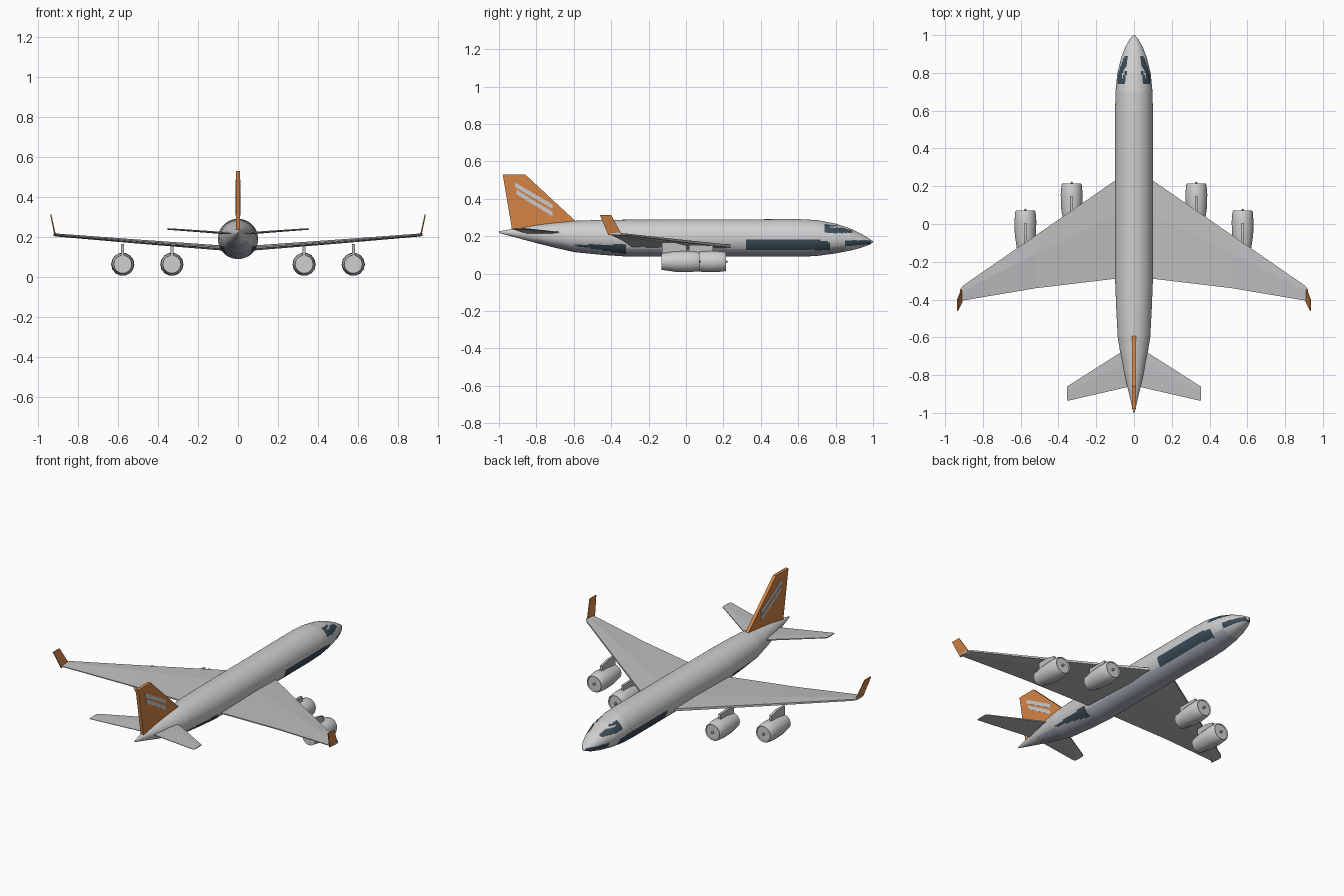
import bpy, bmesh, math

cube = bpy.data.objects.get("Cube")
if cube:
    bpy.data.objects.remove(cube, do_unlink=True)


def material(name, rgb):
    m = bpy.data.materials.new(name)
    m.use_nodes = True
    m.diffuse_color = (*rgb, 1)
    m.node_tree.nodes["Principled BSDF"].inputs["Base Color"].default_value = (*rgb, 1)
    return m


white = material("body white", (0.62, 0.62, 0.63))
glass = material("dark slate", (0.045, 0.075, 0.1))
belly = material("belly blue grey", (0.42, 0.45, 0.52))
grey = material("wing grey", (0.52, 0.52, 0.53))
orange = material("tail orange", (0.66, 0.23, 0.06))
stripe = material("stripe silver", (0.58, 0.6, 0.62))


def loft(name, rings, mats, smooth=False, rule=None):
    """Skin a list of equal-length rings and cap both ends."""
    bm = bmesh.new()
    loops = [[bm.verts.new(p) for p in ring] for ring in rings]
    n = len(loops[0])
    for a, b in zip(loops, loops[1:]):
        for i in range(n):
            j = (i + 1) % n
            bm.faces.new((a[i], a[j], b[j], b[i]))
    bm.faces.new(loops[0])
    bm.faces.new(loops[-1])
    bmesh.ops.recalc_face_normals(bm, faces=bm.faces)
    if rule:
        for f in bm.faces:
            f.material_index = rule(f.calc_center_median(), f.normal)
    mesh = bpy.data.meshes.new(name)
    bm.to_mesh(mesh)
    bm.free()
    for m in mats:
        mesh.materials.append(m)
    obj = bpy.data.objects.new(name, mesh)
    bpy.context.collection.objects.link(obj)
    if smooth:
        bpy.ops.object.select_all(action='DESELECT')
        obj.select_set(True)
        bpy.context.view_layer.objects.active = obj
        bpy.ops.object.shade_smooth_by_angle(angle=math.radians(40))
    return obj


def plate(name, outline, x, thick, mat):
    """Upright plate from a (y, z) outline."""
    return loft(name, [[(x + d, y, z) for y, z in outline]
                       for d in (-thick / 2, thick / 2)], [mat])


def surface(name, sections, side, mat):
    """Flying surface from (x, front y, rear y, z, thickness) sections."""
    rings = []
    for x, front, rear, z, t in sections:
        mid = front + (rear - front) * 0.35
        rings.append([(side * x, front, z + t * 0.3), (side * x, mid, z + t * 0.5),
                      (side * x, rear, z + t * 0.15), (side * x, rear, z - t * 0.15),
                      (side * x, mid, z - t * 0.5), (side * x, front, z - t * 0.3)])
    return loft(name, rings, [mat])


# Fuselage stations: y, half width, bottom z, top z
stations = [
    (-1.0, 0.003, 0.217, 0.226), (-0.9, 0.026, 0.19, 0.243), (-0.8, 0.05, 0.163, 0.26),
    (-0.7, 0.07, 0.138, 0.272), (-0.6, 0.086, 0.115, 0.282), (-0.45, 0.094, 0.1, 0.287),
    (-0.3, 0.1, 0.09, 0.288), (0.6, 0.1, 0.09, 0.291), (0.7, 0.098, 0.094, 0.286),
    (0.8, 0.088, 0.108, 0.267), (0.88, 0.068, 0.123, 0.24), (0.94, 0.045, 0.139, 0.211),
    (0.98, 0.022, 0.154, 0.187), (1.0, 0.004, 0.167, 0.173)]


def fuselage_paint(c, n):
    x, y, z = abs(c.x), c.y, c.z
    # Cockpit windows with a pale bar
    if 0.74 < y < 0.885 and z > 0.217 and x > 0.045 - 0.08 * (y - 0.74):
        bar = 0.77 < y < 0.84 and 0.246 < z < 0.252
        return 0 if bar else 1
    # Forward side panel, rear wedge and nose streak
    if 0.32 < y < 0.77 and 0.125 < z < 0.182 - max(0, y - 0.7) * 0.2:
        return 1
    if -0.6 < y < -0.32 and 0.15 - (y + 0.6) * 0.17 < z < 0.155:
        return 1
    if 0.85 < y < 0.99 and 0.148 + (y - 0.85) * 0.06 < z < 0.178:
        return 1
    return 2 if n.z < -0.6 and -0.8 < y < 0.85 else 0


SEG, STEP = 72, 0.01
rings = []
for a, b in zip(stations, stations[1:]):
    count = max(1, round((b[0] - a[0]) / STEP))
    for k in range(count):
        rings.append([p + (q - p) * k / count for p, q in zip(a, b)])
rings.append(stations[-1])
fuselage_rings = []
for y, w, low, high in rings:
    mid, half = (low + high) / 2, (high - low) / 2
    angles = [2 * math.pi * i / SEG for i in range(SEG)]
    fuselage_rings.append([(w * math.cos(t), y, mid + half * math.sin(t)) for t in angles])
loft("fuselage", fuselage_rings, [white, glass, belly], True, fuselage_paint)

# Tail fin with two slanted stripes on each face
plate("tail_fin", [(-0.98, 0.53), (-0.86, 0.53), (-0.59, 0.28), (-0.75, 0.24), (-0.93, 0.235)],
      0, 0.02, orange)
for side, label in ((1, "left"), (-1, "right")):
    for k in range(2):
        y, z = -0.915 + 0.01 * k, 0.463 - 0.04 * k
        plate(f"{label}_fin_stripe_{k + 1}",
              [(y, z), (y, z + 0.024), (y + 0.2 - 0.01 * k, z - 0.092),
               (y + 0.2 - 0.01 * k, z - 0.116)], side * 0.01, 0.003, stripe)

# Paired wings, winglets, tailplanes and engines
for side, label in ((1, "left"), (-1, "right")):
    surface(f"{label}_wing",
            [(0.0, 0.3, -0.28, 0.142, 0.026), (0.1, 0.23, -0.29, 0.147, 0.025),
             (0.52, -0.06, -0.34, 0.179, 0.02), (0.905, -0.326, -0.405, 0.21, 0.015),
             (0.92, -0.345, -0.41, 0.212, 0.014)], side, grey)
    base = [(0.912, -0.345, 0.212), (0.912, -0.415, 0.205)]
    tip = [(0.934, -0.46, 0.312), (0.934, -0.4, 0.312)]
    loft(f"{label}_winglet", [[(side * (x + d), y, z) for x, y, z in base + tip]
                              for d in (-0.003, 0.003)], [orange])
    surface(f"{label}_tailplane",
            [(0.0, -0.635, -0.855, 0.215, 0.012), (0.356, -0.86, -0.86, 0.24, 0.008)][:1]
            + [(0.346, -0.855, -0.935, 0.24, 0.008), (0.355, -0.862, -0.934, 0.24, 0.006)],
            side, grey)

    for place, x, front in (("inner", 0.33, 0.215), ("outer", 0.575, 0.072)):
        # Nacelle profile: distance behind the intake, radius
        profile = [(0.007, 0.001), (0.007, 0.046), (0, 0.049), (0.01, 0.054),
                   (0.06, 0.058), (0.13, 0.056), (0.203, 0.045), (0.203, 0.001)]
        loft(f"{label}_{place}_nacelle",
             [[(side * x + r * math.cos(t), front - d, 0.064 + r * math.sin(t))
               for t in [2 * math.pi * i / 14 for i in range(14)]] for d, r in profile],
             [white], True)
        # Small spinner in the intake
        loft(f"{label}_{place}_spinner",
             [[(side * x + r * math.cos(t), front + d, 0.064 + r * math.sin(t))
               for t in [2 * math.pi * i / 8 for i in range(8)]]
              for d, r in ((-0.01, 0.008), (0.004, 0.006), (0.009, 0.001))], [grey])
        top = 0.152 if place == "inner" else 0.165
        plate(f"{label}_{place}_pylon",
              [(front - 0.07, 0.1), (front - 0.07, 0.15), (front - 0.13, top),
               (front - 0.2, top), (front - 0.2, 0.1)], side * x, 0.015, grey)
